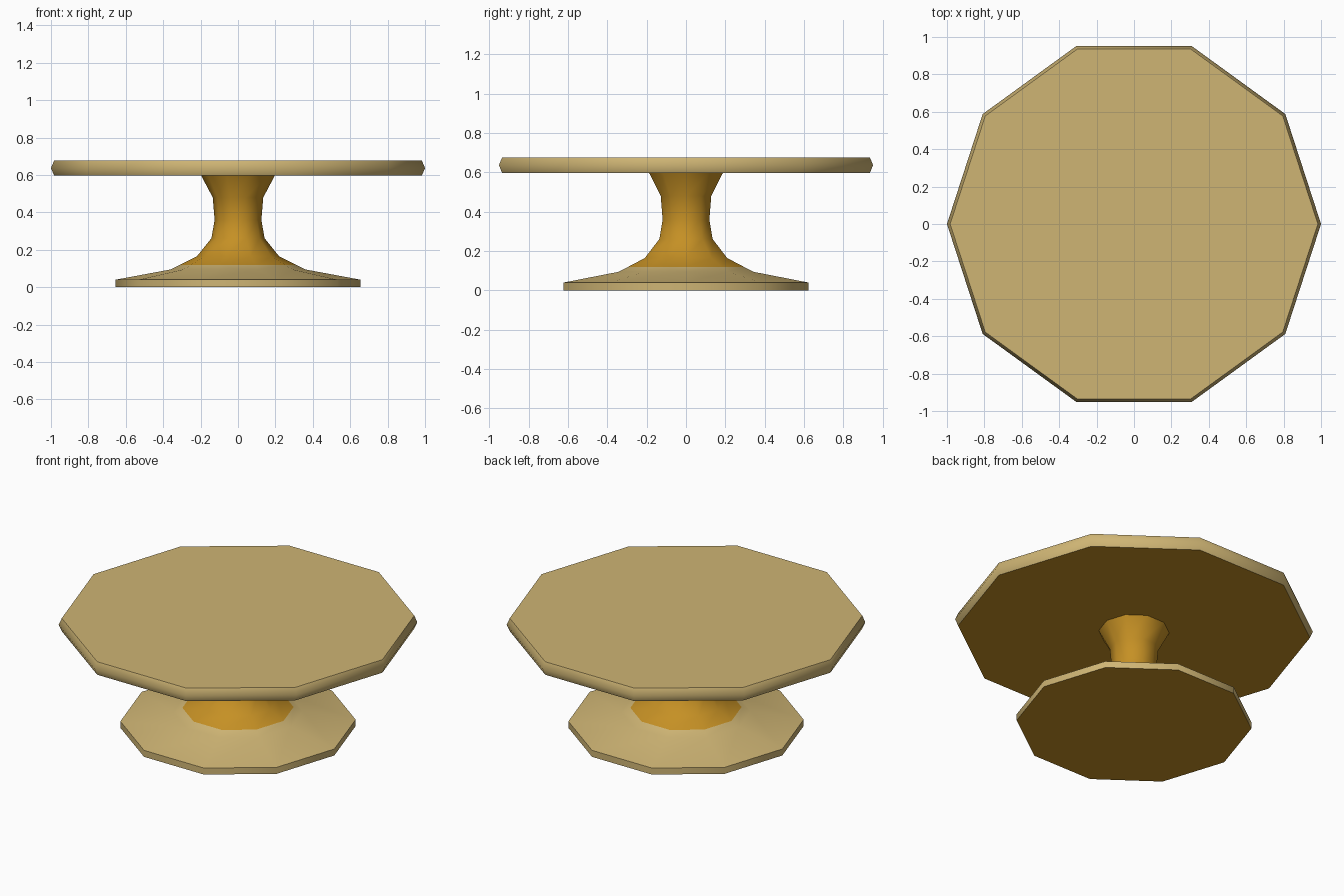
import bpy, bmesh, math

if "Cube" in bpy.data.objects:
    bpy.data.objects.remove(bpy.data.objects["Cube"])

SIDES = 10


def material(name, rgb):
    m = bpy.data.materials.new(name)
    m.diffuse_color = (*rgb, 1)
    m.use_nodes = True
    m.node_tree.nodes["Principled BSDF"].inputs["Base Color"].default_value = m.diffuse_color
    return m


light = material("light wood", (0.62, 0.46, 0.175))
dark = material("amber wood", (0.56, 0.28, 0.018))


def lathe(name, profile, colours, smooth_angle, caps):
    """Spin (radius, z) rings into a ten-sided solid; one colour per band."""
    bm = bmesh.new()
    rings = []
    for r, z in profile:
        rings.append([bm.verts.new((r * math.cos(a), r * math.sin(a), z))
                      for a in (2 * math.pi * i / SIDES for i in range(SIDES))])
    for lo, hi, c in zip(rings, rings[1:], colours):
        for i in range(SIDES):
            j = (i + 1) % SIDES
            bm.faces.new((lo[i], lo[j], hi[j], hi[i])).material_index = c
    bm.faces.new(rings[0][::-1]).material_index = caps[0]
    bm.faces.new(rings[-1]).material_index = caps[1]
    me = bpy.data.meshes.new(name)
    bm.to_mesh(me)
    bm.free()
    me.materials.append(light)
    me.materials.append(dark)
    ob = bpy.data.objects.new(name, me)
    bpy.context.collection.objects.link(ob)
    bpy.ops.object.select_all(action='DESELECT')
    ob.select_set(True)
    bpy.context.view_layer.objects.active = ob
    bpy.ops.object.shade_smooth_by_angle(angle=math.radians(smooth_angle))
    return ob


# Table top: bevelled rim, dark underside
lathe("table_top", [(0.983, 0.597), (1.0, 0.637), (0.983, 0.677)],
      [0, 0], 60, (1, 0))

# Foot and flared column in one turned profile
lathe("pedestal", [(0.656, 0), (0.656, 0.04), (0.36, 0.095), (0.31, 0.12),
                   (0.22, 0.165), (0.142, 0.262), (0.125, 0.36),
                   (0.135, 0.48), (0.197, 0.597)],
      [0, 0, 0, 1, 1, 1, 1, 1], 50, (1, 1))
